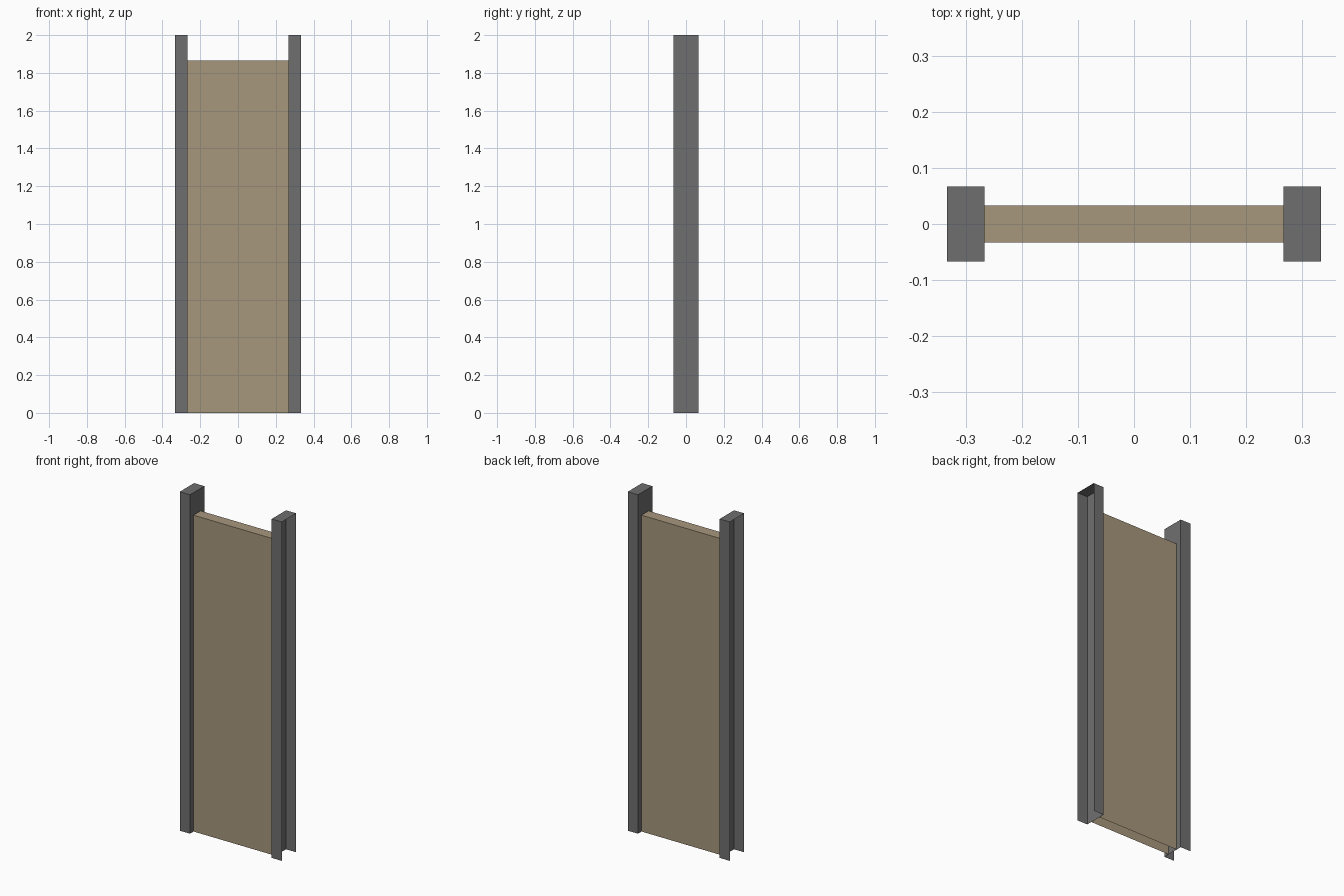
import bpy, bmesh
from mathutils import Vector

if "Cube" in bpy.data.objects:
    bpy.data.objects.remove(bpy.data.objects["Cube"])

U = 1 / 15  # base unit: the door is 10 x 2 x 30 units


def material(name, rgb):
    m = bpy.data.materials.new(name)
    m.diffuse_color = (*rgb, 1)
    m.use_nodes = True
    m.node_tree.nodes["Principled BSDF"].inputs["Base Color"].default_value = m.diffuse_color
    return m


def open_box(name, lo, hi, open_dirs, mat):
    """Thin-sheet box with the sides facing open_dirs left out."""
    lo, hi = Vector(lo) * U, Vector(hi) * U
    bm = bmesh.new()
    bmesh.ops.create_cube(bm, size=1)
    bmesh.ops.scale(bm, vec=hi - lo, verts=bm.verts)
    bmesh.ops.translate(bm, vec=(lo + hi) / 2, verts=bm.verts)
    bm.normal_update()
    gone = [f for f in bm.faces
            if any(f.normal.dot(Vector(d)) > 0.9 for d in open_dirs)]
    bmesh.ops.delete(bm, geom=gone, context='FACES')
    me = bpy.data.meshes.new(name)
    bm.to_mesh(me)
    bm.free()
    me.materials.append(mat)
    ob = bpy.data.objects.new(name, me)
    bpy.context.collection.objects.link(ob)
    return ob


steel = material("steel_grey", (0.159, 0.159, 0.159))
tan = material("panel_tan", (0.386, 0.309, 0.205))
DOWN = (0, 0, -1)

# Posts: capped channels, open on the outer side and at the bottom
for side, name in ((-1, "left_post"), (1, "right_post")):
    x0, x1 = sorted((4 * side, 5 * side))
    open_box(name, (x0, -1, 0), (x1, 1, 30), [(side, 0, 0), DOWN], steel)

# Panel: front, back and top sheets spanning between the posts
open_box("door_panel", (-4, -0.5, 0), (4, 0.5, 28),
         [(-1, 0, 0), (1, 0, 0), DOWN], tan)
